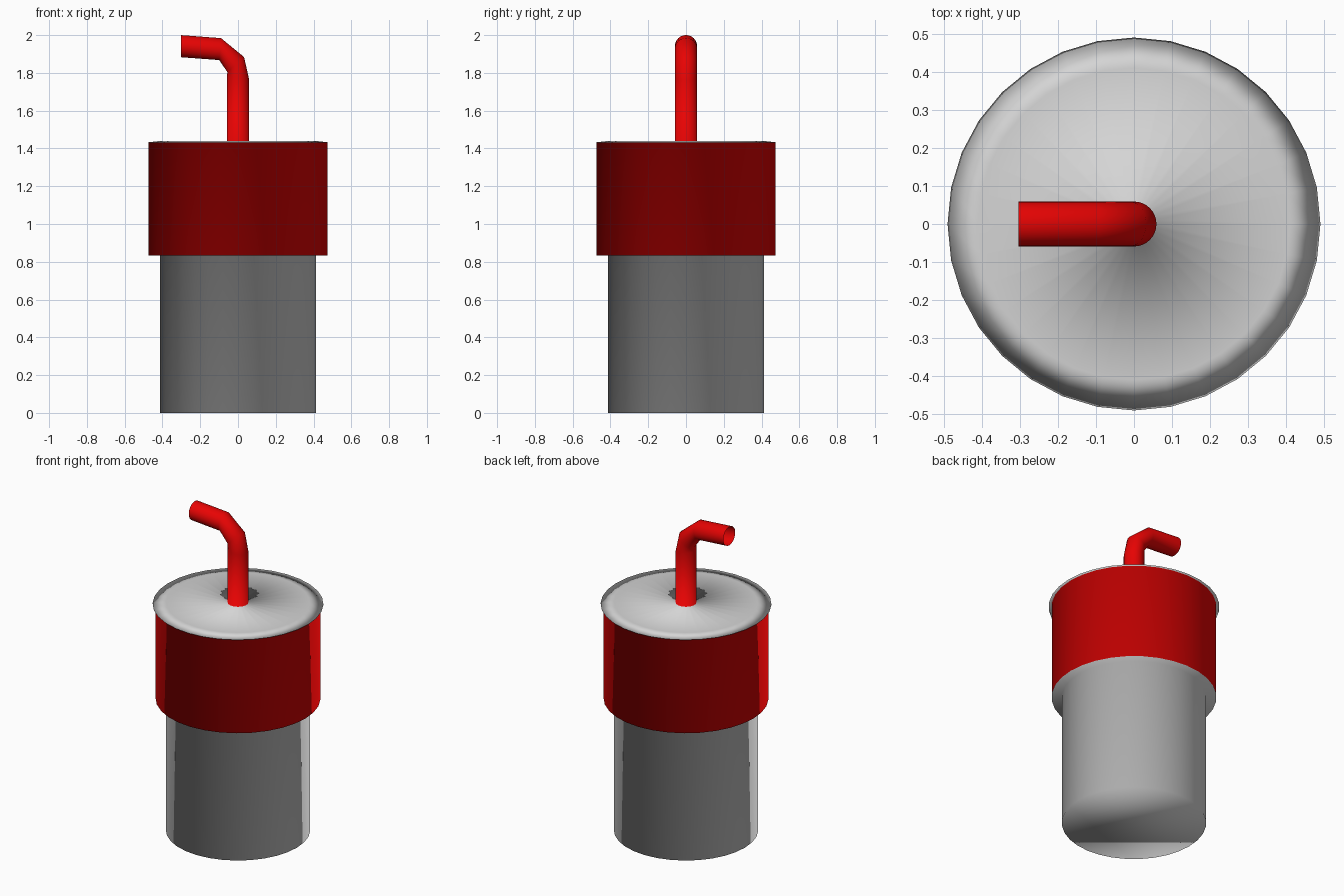
import bpy, bmesh
from math import cos, sin, pi

SIDES = 32

if "Cube" in bpy.data.objects:
    bpy.data.objects.remove(bpy.data.objects["Cube"], do_unlink=True)


def make_material(name, color):
    mat = bpy.data.materials.new(name)
    mat.use_nodes = True
    mat.diffuse_color = color
    mat.node_tree.nodes["Principled BSDF"].inputs["Base Color"].default_value = color
    return mat


def ring(bm, outer, inner, half_width):
    """Ring of vertices crossing the y = 0 plane at two (x, z) points."""
    (ox, oz), (ix, iz) = outer, inner
    verts = []
    for i in range(SIDES):
        a = 2 * pi * i / SIDES
        t = cos(a) / 2
        verts.append(bm.verts.new(((ox + ix) / 2 + (ox - ix) * t,
                                   half_width * sin(a),
                                   (oz + iz) / 2 + (oz - iz) * t)))
    return verts


GREY, RED = 0, 1

# Round sections (radius, z, colour of the band above), from the base upwards
body = [(0.414, 0, GREY),        # lower cup wall
        (0.414, 0.833, GREY),    # step under the sleeve
        (0.473, 0.833, RED),     # sleeve wall
        (0.473, 1.431, GREY),    # underside of the lid lip
        (0.49, 1.431, GREY),     # sloping lid rim
        (0.41, 1.44, GREY),      # flat lid top
        (0.059, 1.44, RED)]      # straight part of the straw

# Straw bend: outside and inside point (x, z) of each section
bend = [((0.059, 1.765), (-0.059, 1.782)),
        ((0.032, 1.884), (-0.056, 1.804)),
        ((-0.09, 1.984), (-0.1, 1.868)),
        ((-0.303, 2.0), (-0.303, 1.883))]

bm = bmesh.new()
rings = [ring(bm, (r, z), (-r, z), r) for r, z, color in body]
rings += [ring(bm, outer, inner, 0.059) for outer, inner in bend]
colors = [color for r, z, color in body] + [RED] * len(bend)

# Base cap, then one coloured band between each pair of sections
bm.faces.new(rings[0][::-1])
for low, high, color in zip(rings, rings[1:], colors):
    for i in range(SIDES):
        j = (i + 1) % SIDES
        face = bm.faces.new((low[i], low[j], high[j], high[i]))
        face.material_index = color

# The whole shell is smooth, with no sharp edges
for face in bm.faces:
    face.smooth = True

mesh = bpy.data.meshes.new("cup_with_straw")
bm.to_mesh(mesh)
bm.free()
mesh.materials.append(make_material("light grey", (0.66, 0.66, 0.66, 1)))
mesh.materials.append(make_material("bright red", (0.8, 0.001, 0.001, 1)))
cup = bpy.data.objects.new("cup_with_straw", mesh)
bpy.context.collection.objects.link(cup)
